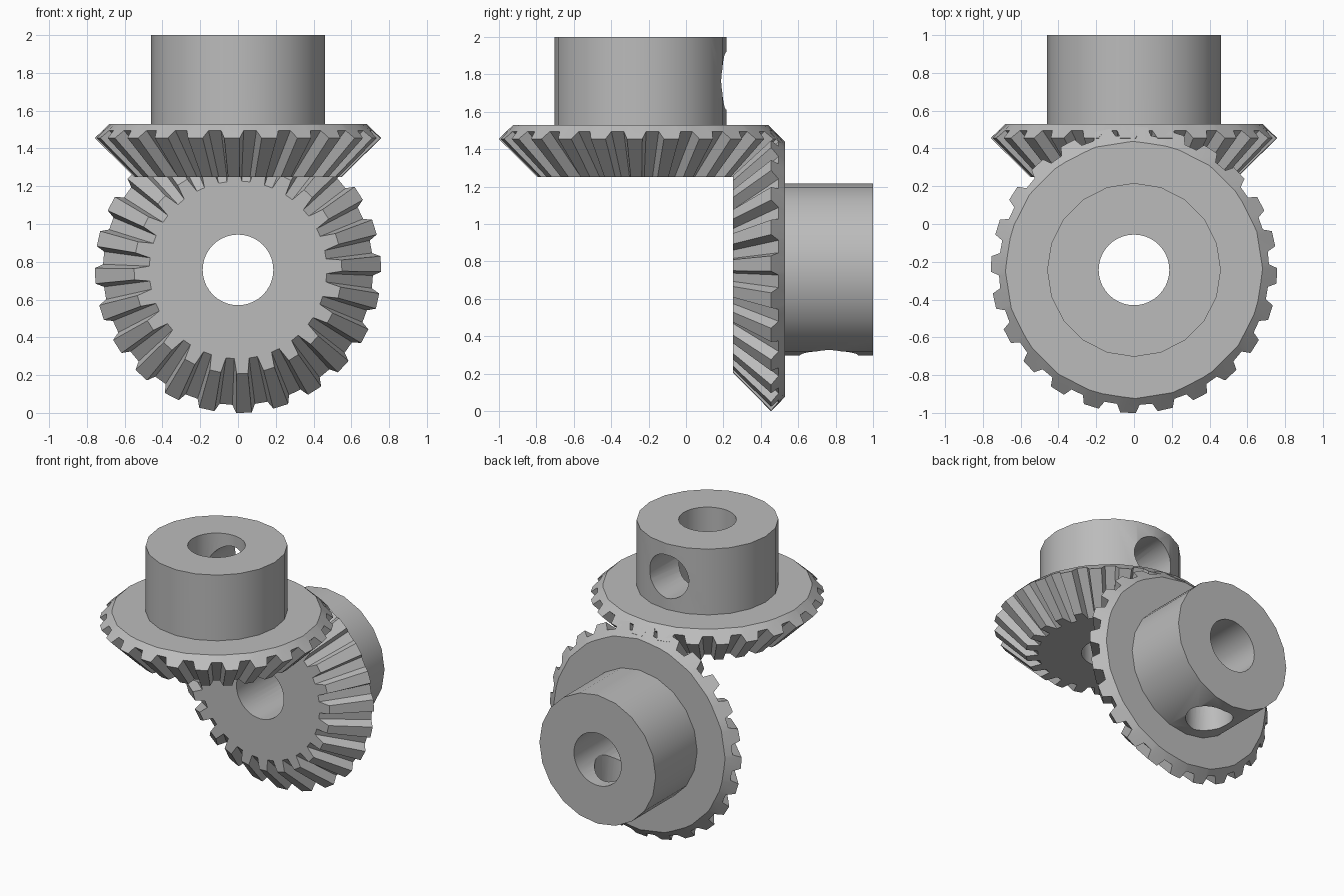
import bpy, bmesh, math
from mathutils import Matrix

cube = bpy.data.objects.get("Cube")
if cube:
    bpy.data.objects.remove(cube, do_unlink=True)

TEETH = 24
SIDES = 20
OFFSET = -2.4          # tooth phase in degrees
APEX = 0.757           # height where both axes cross
AXIS_Y = -0.243

steel = bpy.data.materials.new("plain_grey")
steel.use_nodes = True
grey = (0.5, 0.5, 0.5, 1)
steel.diffuse_color = grey
steel.node_tree.nodes["Principled BSDF"].inputs["Base Color"].default_value = grey


def make_object(name, bm):
    bmesh.ops.recalc_face_normals(bm, faces=bm.faces)
    mesh = bpy.data.meshes.new(name)
    bm.to_mesh(mesh)
    bm.free()
    mesh.materials.append(steel)
    obj = bpy.data.objects.new(name, mesh)
    bpy.context.collection.objects.link(obj)
    return obj


def cylinder(name, radius, low, high, sides, matrix=Matrix()):
    bm = bmesh.new()
    place = matrix @ Matrix.Translation((0, 0, (low + high) / 2))
    bmesh.ops.create_cone(bm, cap_ends=True, segments=sides, radius1=radius,
                          radius2=radius, depth=high - low, matrix=place)
    return make_object(name, bm)


def polygon_radius(radius, angle):
    """Distance to the edge of a regular polygon in a given direction."""
    step = math.tau / SIDES
    return radius * math.cos(step / 2) / math.cos(angle % step - step / 2)


def toothed_body():
    bm = bmesh.new()
    front, rim, back = [], [], []
    for i in range(TEETH):
        for degrees, tip in ((-4.8, False), (-3.1, True), (3.1, True), (4.8, False)):
            a = math.radians(i * 360 / TEETH + OFFSET + degrees)
            rings = ((front, 0.55 if tip else 0.47, 1.25),
                     (rim, 0.758 if tip else 0.715, 1.455 if tip else 1.495),
                     (back, polygon_radius(0.682, a), 1.53))
            for ring, r, z in rings:
                ring.append(bm.verts.new((r * math.cos(a), r * math.sin(a), z - APEX)))
    count = len(front)
    for lower, upper in ((front, rim), (rim, back)):
        for i in range(count):
            j = (i + 1) % count
            bm.faces.new((lower[i], lower[j], upper[j], upper[i]))
    bm.faces.new(front)
    bm.faces.new(back)
    return make_object("upper_bevel_gear", bm)


def combine(target, other, operation):
    mod = target.modifiers.new(operation.lower(), 'BOOLEAN')
    mod.operation = operation
    mod.solver = 'EXACT'
    mod.object = other
    bpy.context.view_layer.objects.active = target
    bpy.ops.object.modifier_apply(modifier=mod.name)
    bpy.data.objects.remove(other, do_unlink=True)


# Toothed disc with its hub, shaft bore and set screw hole
gear = toothed_body()
combine(gear, cylinder("hub", 0.46, 1.40 - APEX, 2 - APEX, SIDES), 'UNION')
combine(gear, cylinder("bore", 0.187, 0.2, 1.5, 40), 'DIFFERENCE')
sideways = Matrix.Translation((0, 0, 1.765 - APEX)) @ Matrix.Rotation(-math.pi / 2, 4, 'X')
combine(gear, cylinder("screw_hole", 0.155, 0.02, 0.7, 32, sideways), 'DIFFERENCE')

bpy.ops.object.select_all(action='DESELECT')
gear.select_set(True)
bpy.context.view_layer.objects.active = gear
bpy.ops.object.shade_smooth_by_angle(angle=math.radians(25))
gear.location = (0, AXIS_Y, APEX)

# Matching gear, turned a quarter about the shared apex
mate = bpy.data.objects.new("rear_bevel_gear", gear.data)
bpy.context.collection.objects.link(mate)
mate.location = gear.location
mate.rotation_euler.x = -math.pi / 2
